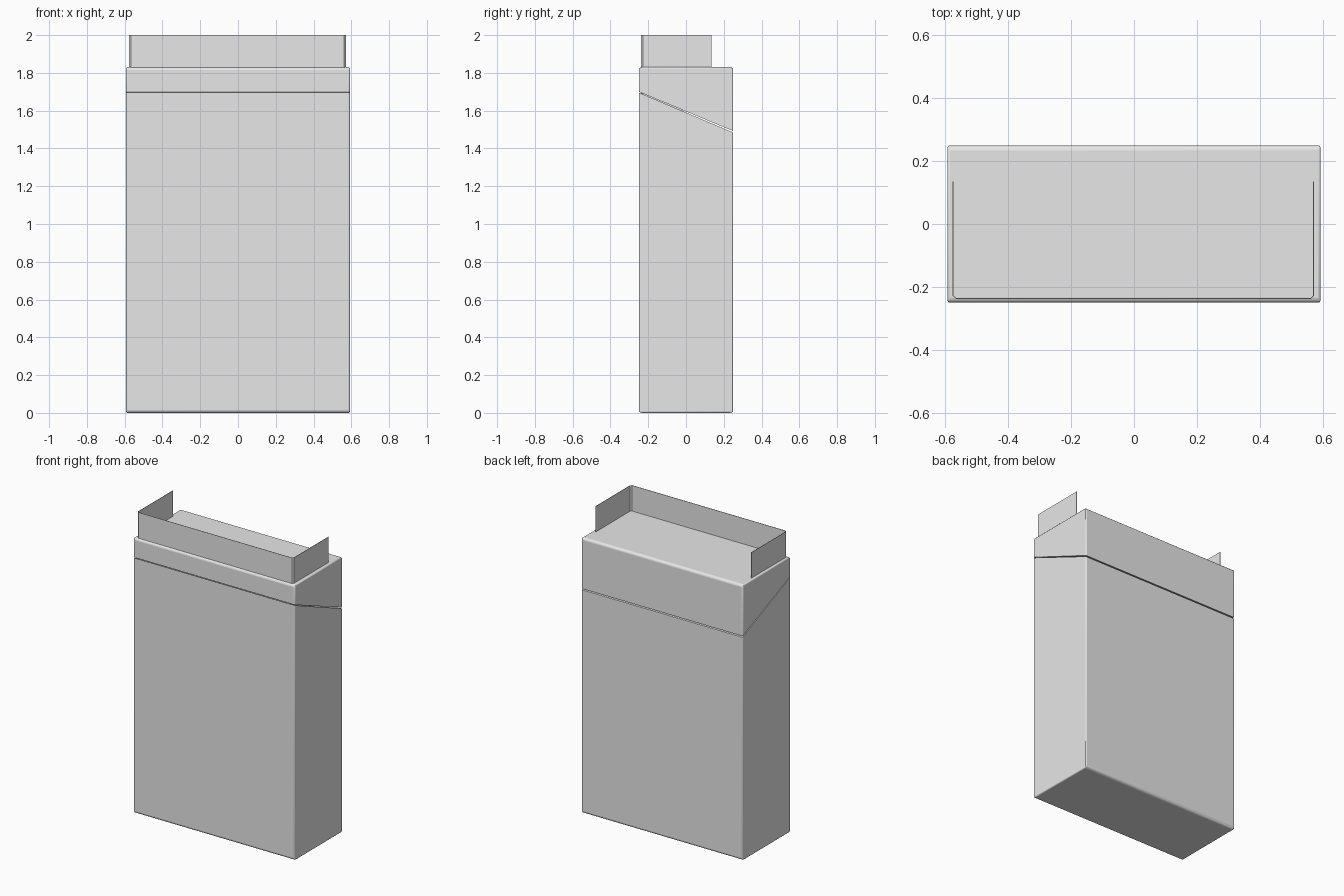
import bpy, bmesh

if "Cube" in bpy.data.objects:
    bpy.data.objects.remove(bpy.data.objects["Cube"])

card = bpy.data.materials.new("grey_card")
card.diffuse_color = (0.8, 0.8, 0.8, 1)
card.use_nodes = True
card.node_tree.nodes["Principled BSDF"].inputs["Base Color"].default_value = card.diffuse_color


def finish(name, bm):
    mesh = bpy.data.meshes.new(name)
    bm.to_mesh(mesh)
    bm.free()
    mesh.materials.append(card)
    obj = bpy.data.objects.new(name, mesh)
    bpy.context.collection.objects.link(obj)
    return obj


def smooth(obj):
    bpy.ops.object.select_all(action='DESELECT')
    obj.select_set(True)
    bpy.context.view_layer.objects.active = obj
    bpy.ops.object.shade_smooth_by_angle(angle=0.6)


def box_part(name, profile, seam, half_width=0.592):
    """Extrude a side profile (y, z) along x; soften all edges but the seam."""
    bm = bmesh.new()
    weight = bm.edges.layers.float.new("bevel_weight_edge")
    ends = [[bm.verts.new((x, y, z)) for y, z in profile]
            for x in (-half_width, half_width)]
    n = len(profile)
    for ring in ends:
        bm.faces.new(ring)
    for i in range(n):
        j = (i + 1) % n
        bm.faces.new((ends[0][i], ends[0][j], ends[1][j], ends[1][i]))
    bmesh.ops.recalc_face_normals(bm, faces=bm.faces)
    seam_verts = {ring[i] for ring in ends for i in seam}
    for e in bm.edges:
        if not all(v in seam_verts for v in e.verts):
            along_x = abs(e.verts[0].co.x - e.verts[1].co.x) > 0.1
            e[weight] = 1.0 if along_x else 0.45
    obj = finish(name, bm)
    bev = obj.modifiers.new("soft_edges", 'BEVEL')
    bev.limit_method = 'WEIGHT'
    bev.width = 0.016
    bev.segments = 3
    smooth(obj)
    return obj


# Carton body with a slanted top cut, and the hinged lid above it
box_part("carton_body",
         [(-0.25, 0.0), (0.25, 0.0), (0.25, 1.484), (-0.25, 1.696)], (2, 3))
box_part("carton_lid",
         [(-0.25, 1.70), (0.25, 1.492), (0.25, 1.83), (-0.25, 1.83)], (0, 1))

# Thin inner collar: front sheet with two folded side wings
bm = bmesh.new()
path = [(-0.576, 0.135), (-0.576, -0.228), (-0.566, -0.238),
        (0.562, -0.238), (0.572, -0.228), (0.572, 0.135)]
rows = [[bm.verts.new((x, y, z)) for x, y in path] for z in (1.6, 2.0)]
for i in range(len(path) - 1):
    bm.faces.new((rows[0][i], rows[0][i + 1], rows[1][i + 1], rows[1][i]))
collar = finish("inner_collar", bm)
solid = collar.modifiers.new("card_thickness", 'SOLIDIFY')
solid.thickness = 0.003
solid.offset = -1
